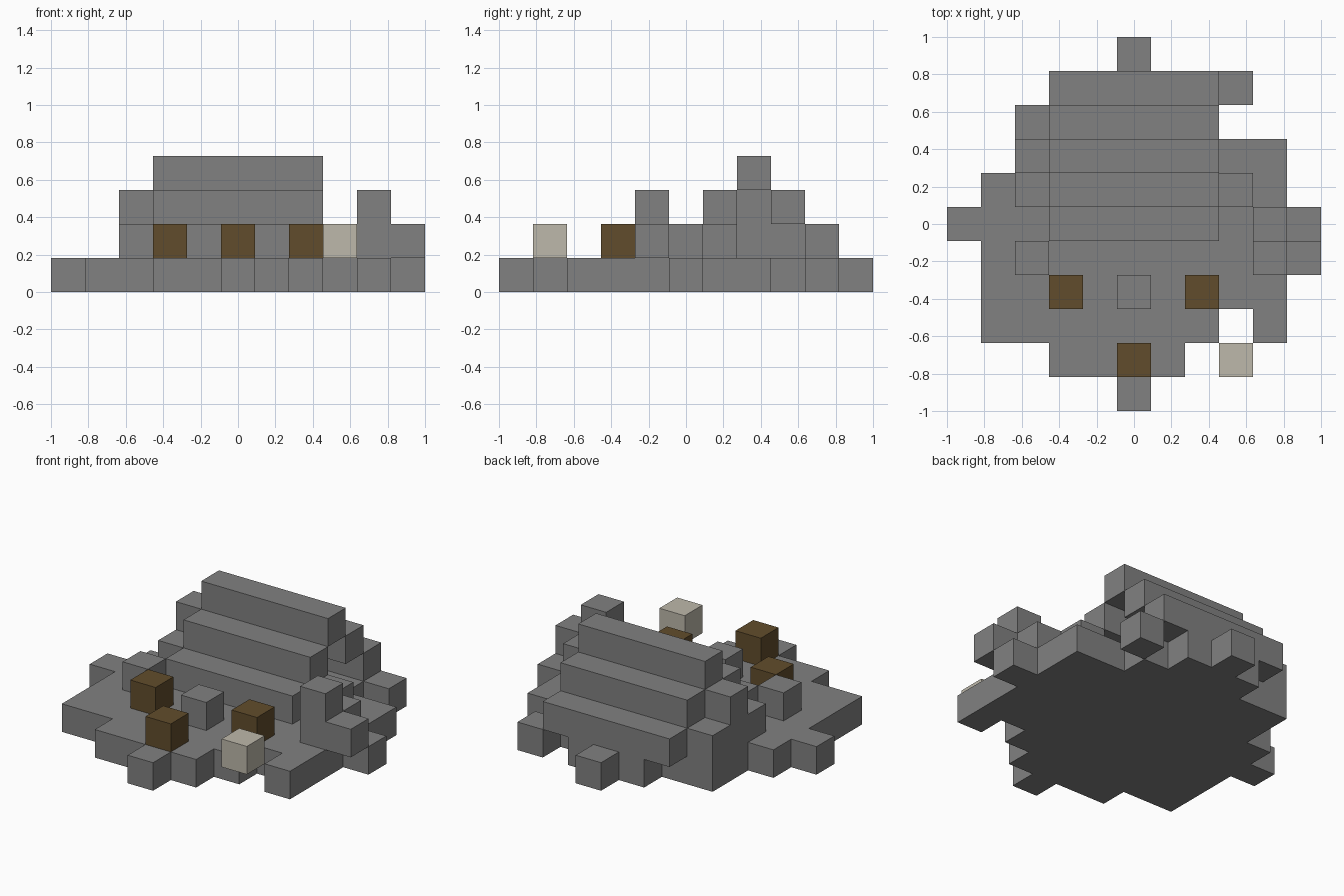
import bpy
import bmesh
from mathutils import Vector

cube = bpy.data.objects.get("Cube")
if cube:
    bpy.data.objects.remove(cube, do_unlink=True)

U = 2 / 11  # edge length of one block


def make_material(name, rgb):
    mat = bpy.data.materials.new(name)
    mat.use_nodes = True
    mat.diffuse_color = (*rgb, 1)
    mat.node_tree.nodes["Principled BSDF"].inputs["Base Color"].default_value = (*rgb, 1)
    return mat


STONE = make_material("stone grey", (0.22, 0.22, 0.22))
WOOD = make_material("dark wood", (0.12, 0.073, 0.025))
BONE = make_material("pale bone", (0.51, 0.48, 0.405))

AXES = [Vector(a) for a in ((1, 0, 0), (0, 1, 0), (0, 0, 1))]


def block_part(name, boxes, mat):
    """Join ranges of blocks (x0, x1, y0, y1, z0, z1, inclusive) into one outer skin."""
    cells = {(x, y, z)
             for x0, x1, y0, y1, z0, z1 in boxes
             for x in range(x0, x1 + 1)
             for y in range(y0, y1 + 1)
             for z in range(z0, z1 + 1)}
    bm = bmesh.new()
    for cell in cells:
        centre = Vector(cell) + Vector((0, 0, 0.5))
        for i in range(3):
            u, v = AXES[(i + 1) % 3] / 2, AXES[(i + 2) % 3] / 2
            for sign in (1, -1):
                step = AXES[i] * sign
                if tuple(int(c) for c in Vector(cell) + step) in cells:
                    continue
                mid = centre + step / 2
                corners = [mid - u - v, mid + u - v, mid + u + v, mid - u + v]
                bm.faces.new([bm.verts.new(c * U) for c in corners[::sign]])
    bmesh.ops.remove_doubles(bm, verts=bm.verts, dist=0.001)
    bmesh.ops.dissolve_limit(bm, angle_limit=0.01, verts=bm.verts, edges=bm.edges)
    mesh = bpy.data.meshes.new(name)
    bm.to_mesh(mesh)
    bm.free()
    mesh.materials.append(mat)
    obj = bpy.data.objects.new(name, mesh)
    bpy.context.collection.objects.link(obj)
    return obj


# Irregular ground slab, one run of blocks per row from front to back
ground_rows = [(-5, 0, 0), (-4, -2, 1), (-3, -4, 2), (-3, 4, 4), (-2, -4, 4),
               (-1, -4, 4), (0, -5, 5), (1, -4, 4), (2, -3, 4), (3, -3, 2),
               (4, -1, 1), (4, 3, 3), (5, 0, 0)]
block_part("ground_slab", [(a, b, y, y, 0, 0) for y, a, b in ground_rows], STONE)

# Stepped roof, open underneath
block_part("roof_ridge", [(-2, 2, 2, 2, 3, 3)], STONE)
for side, label in ((-1, "front"), (1, "back")):
    for level in (1, 2):
        y = 2 + side * (3 - level)
        tier = "lower" if level == 1 else "upper"
        block_part(f"roof_{label}_{tier}_step", [(-2, 2, y, y, level, level)], STONE)

# Closed gable on one end, broken remains on the other
block_part("right_gable", [(-3, -3, 1, 3, 1, 1), (-3, -3, 2, 2, 2, 2)], STONE)
block_part("left_gable_stub", [(3, 3, 1, 1, 1, 1)], STONE)

# Broken pillar with side blocks
block_part("pillar", [(4, 4, -1, -1, 1, 2), (5, 5, -1, -1, 1, 1),
                      (4, 4, 0, 0, 1, 1)], STONE)

# Loose blocks standing around the yard
for name, x, y, mat in (("right_boulder", -3, -1, STONE),
                        ("centre_stone", 0, -2, STONE),
                        ("right_wood_block", -2, -2, WOOD),
                        ("left_wood_block", 2, -2, WOOD),
                        ("front_wood_block", 0, -4, WOOD),
                        ("pale_block", 3, -4, BONE)):
    block_part(name, [(x, x, y, y, 1, 1)], mat)
